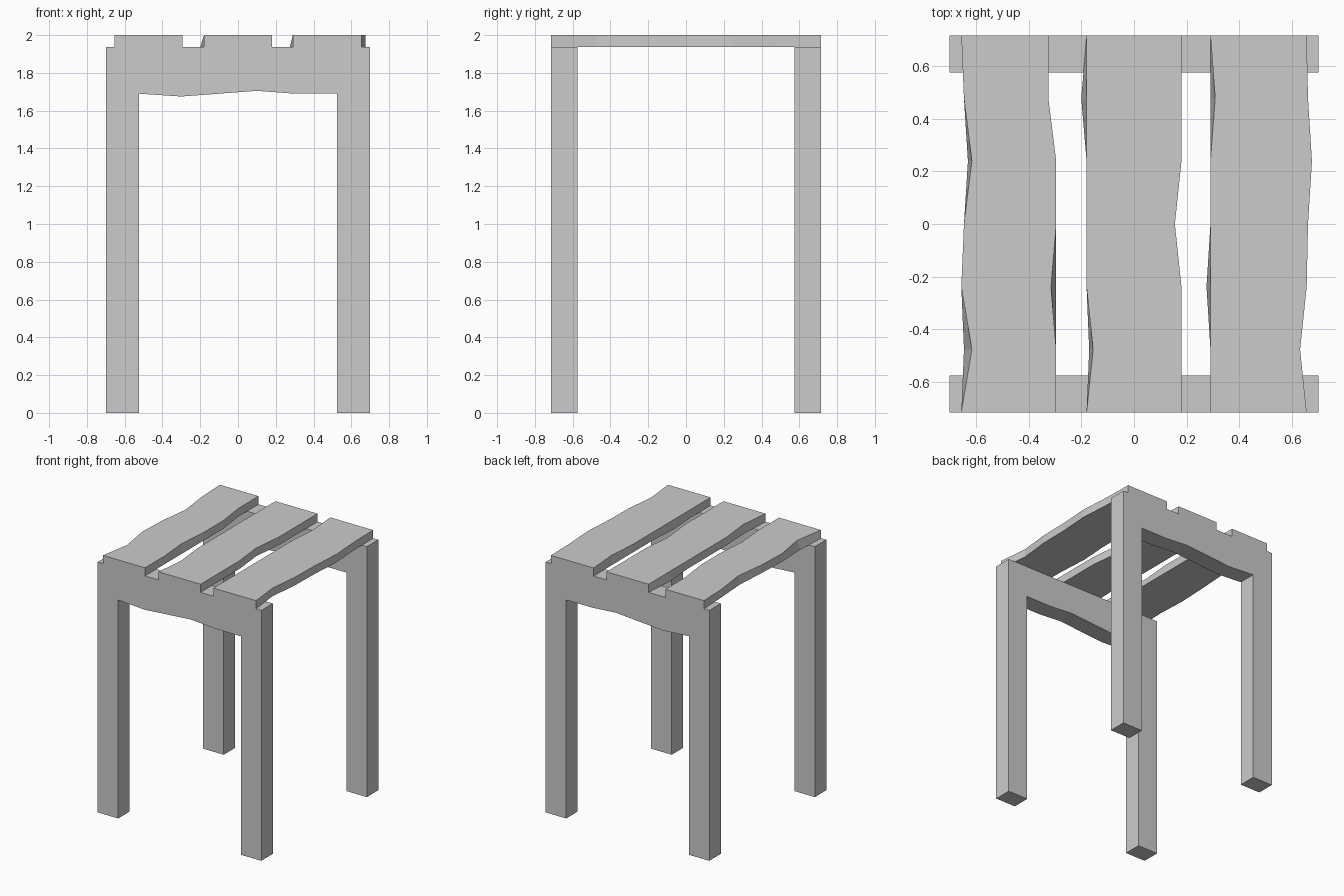
import bpy, bmesh

if "Cube" in bpy.data.objects:
    bpy.data.objects.remove(bpy.data.objects["Cube"])

TOP, SEAT = 1.937, 2.0
Y_OUT, Y_IN = 0.715, 0.575


def finish(bm, name):
    bmesh.ops.recalc_face_normals(bm, faces=bm.faces)
    mesh = bpy.data.meshes.new(name)
    bm.to_mesh(mesh)
    bm.free()
    obj = bpy.data.objects.new(name, mesh)
    bpy.context.collection.objects.link(obj)
    return obj


def frame(name, y0, y1):
    """Two legs joined by an apron with a worn lower edge."""
    profile = [(-0.70, 0), (-0.525, 0), (-0.525, 1.69), (-0.30, 1.675),
               (-0.10, 1.69), (0.10, 1.705), (0.30, 1.69), (0.525, 1.69),
               (0.525, 0), (0.70, 0), (0.70, TOP), (-0.70, TOP)]
    bm = bmesh.new()
    face = bm.faces.new([bm.verts.new((x, y0, z)) for x, z in profile])
    ext = bmesh.ops.extrude_face_region(bm, geom=[face])["geom"]
    moved = [v for v in ext if isinstance(v, bmesh.types.BMVert)]
    bmesh.ops.translate(bm, vec=(0, y1 - y0, 0), verts=moved)
    return finish(bm, name)


def slat(name, left, right, low_left={}, low_right={}):
    """Plank from edge x values at even steps of y; low_* override the underside."""
    bm = bmesh.new()
    n = len(left) - 1
    rings = []
    for i in range(n + 1):
        y = -Y_OUT + 2 * Y_OUT * i / n
        bl, br = low_left.get(i, left[i]), low_right.get(i, right[i])
        rings.append([bm.verts.new(p) for p in (
            (bl, y, TOP), (br, y, TOP), (right[i], y, SEAT), (left[i], y, SEAT))])
    for a, b in zip(rings, rings[1:]):
        for k in range(4):
            m = (k + 1) % 4
            bm.faces.new((a[k], a[m], b[m], b[k]))
    bm.faces.new(rings[0])
    bm.faces.new(rings[-1])
    return finish(bm, name)


# Leg frames
frame("front_leg_frame", -Y_OUT, -Y_IN)
frame("back_leg_frame", Y_IN, Y_OUT)

# Seat slats with uneven edges, listed front to back
slat("left_seat_slat",
     [-0.655, -0.615, -0.655, -0.645, -0.615, -0.645, -0.655],
     [-0.295, -0.295, -0.315, -0.295, -0.295, -0.325, -0.325],
     low_left={1: -0.645, 4: -0.63}, low_right={2: -0.295})
slat("middle_seat_slat",
     [-0.18, -0.155, -0.18, -0.18, -0.18, -0.18, -0.18],
     [0.18, 0.18, 0.18, 0.155, 0.18, 0.18, 0.18],
     low_left={1: -0.17, 5: -0.20})
slat("right_seat_slat",
     [0.29, 0.29, 0.29, 0.29, 0.29, 0.308, 0.29],
     [0.655, 0.63, 0.655, 0.66, 0.675, 0.66, 0.655],
     low_left={2: 0.275, 5: 0.29})
